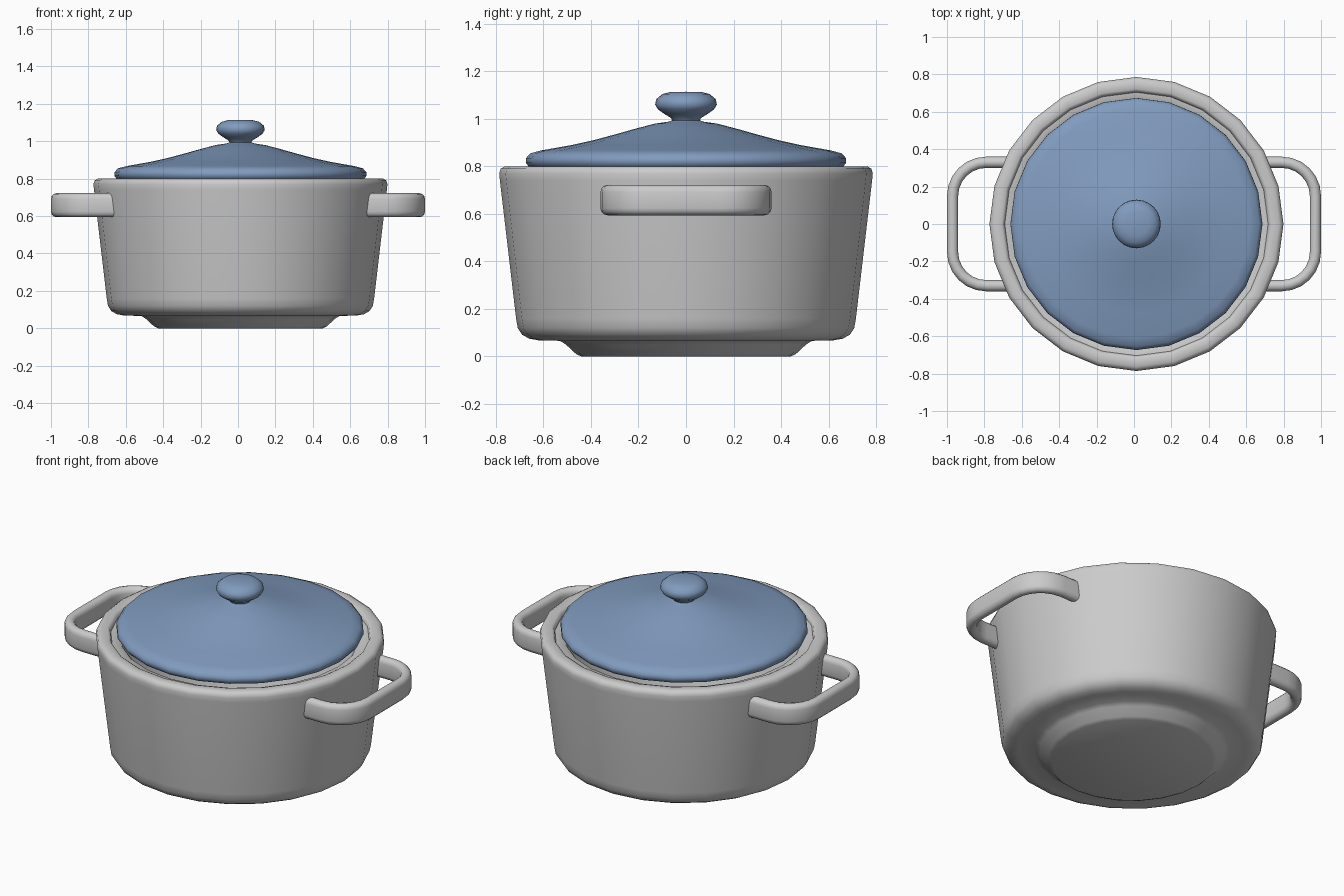
import bpy, bmesh, math
from mathutils import Vector

if "Cube" in bpy.data.objects:
    bpy.data.objects.remove(bpy.data.objects["Cube"])

CX = 0.013      # the pot body sits slightly off the centre of the handles
SIDES = 24


def finish(name, bm, color=None, angle=50):
    bmesh.ops.remove_doubles(bm, verts=bm.verts, dist=1e-5)
    bmesh.ops.recalc_face_normals(bm, faces=bm.faces)
    mesh = bpy.data.meshes.new(name)
    bm.to_mesh(mesh)
    bm.free()
    ob = bpy.data.objects.new(name, mesh)
    bpy.context.collection.objects.link(ob)
    if color:
        mat = bpy.data.materials.new(name + "_paint")
        mat.diffuse_color = color
        mat.use_nodes = True
        mat.node_tree.nodes["Principled BSDF"].inputs["Base Color"].default_value = mat.diffuse_color
        mesh.materials.append(mat)
    bpy.ops.object.select_all(action='DESELECT')
    ob.select_set(True)
    bpy.context.view_layer.objects.active = ob
    bpy.ops.object.shade_smooth_by_angle(angle=math.radians(angle))
    return ob


def lathe(name, profile, color=None):
    """Spin an (r, z) profile about the pot axis."""
    bm = bmesh.new()
    vs = [bm.verts.new((CX + r, 0, z)) for r, z in profile]
    es = [bm.edges.new(p) for p in zip(vs, vs[1:])]
    bmesh.ops.spin(bm, geom=vs + es, cent=(CX, 0, 0), axis=(0, 0, 1),
                   angle=math.tau, steps=SIDES, use_duplicate=False)
    return finish(name, bm, color)


def handle(name, side):
    """Sweep a stadium section along a rounded U."""
    half_w, zc, flat = 0.03, 0.658, 0.034
    section = []
    for i in range(7):
        a = math.pi * i / 6
        section.append((half_w * math.cos(a), flat + half_w * math.sin(a)))
    section += [(-u, -v) for u, v in section]
    # centre line: straight leg, rounded corner, straight grip, and back
    path = [(0.64, -0.33, -math.pi / 2)]
    for cy, start in ((-0.15, -math.pi / 2), (0.15, 0)):
        for i in range(7):
            a = start + math.pi / 2 * i / 6
            path.append((0.79 + 0.18 * math.cos(a), cy + 0.18 * math.sin(a), a))
    path.append((0.64, 0.33, math.pi / 2))
    bm = bmesh.new()
    rings = []
    for x, y, a in path:
        rings.append([bm.verts.new((side * (x + u * math.cos(a)),
                                    y + u * math.sin(a), zc + v))
                      for u, v in section])
    n = len(section)
    for r0, r1 in zip(rings, rings[1:]):
        for i in range(n):
            bm.faces.new((r0[i], r0[(i + 1) % n], r1[(i + 1) % n], r1[i]))
    bm.faces.new(rings[0])
    bm.faces.new(rings[-1])
    return finish(name, bm)


# Pot: foot, rounded belly, tapered wall, rim, lid ledge and hollow inside
lathe("pot_body", [
    (0, 0), (0.44, 0), (0.462, 0.01), (0.505, 0.05), (0.53, 0.066),
    (0.62, 0.068), (0.66, 0.075), (0.69, 0.092), (0.708, 0.12), (0.715, 0.16),
    (0.783, 0.74), (0.786, 0.77), (0.78, 0.79), (0.763, 0.80),
    (0.722, 0.80), (0.71, 0.793), (0.704, 0.775), (0.655, 0.77),
    (0.645, 0.76), (0.625, 0.18), (0.60, 0.14), (0.55, 0.125), (0, 0.125)])

# Lid with its knob
lathe("lid", [
    (0, 0.785), (0.63, 0.785), (0.66, 0.797), (0.674, 0.815), (0.673, 0.835),
    (0.655, 0.855), (0.61, 0.867), (0.48, 0.89), (0.39, 0.91), (0.30, 0.934),
    (0.20, 0.962), (0.13, 0.98), (0.075, 0.988), (0.058, 0.994), (0.065, 1.005),
    (0.09, 1.02), (0.118, 1.04), (0.13, 1.06), (0.125, 1.083),
    (0.10, 1.104), (0.065, 1.113), (0, 1.114)], (0.22, 0.33, 0.52, 1))

# Side handles
handle("right_handle", 1)
handle("left_handle", -1)
